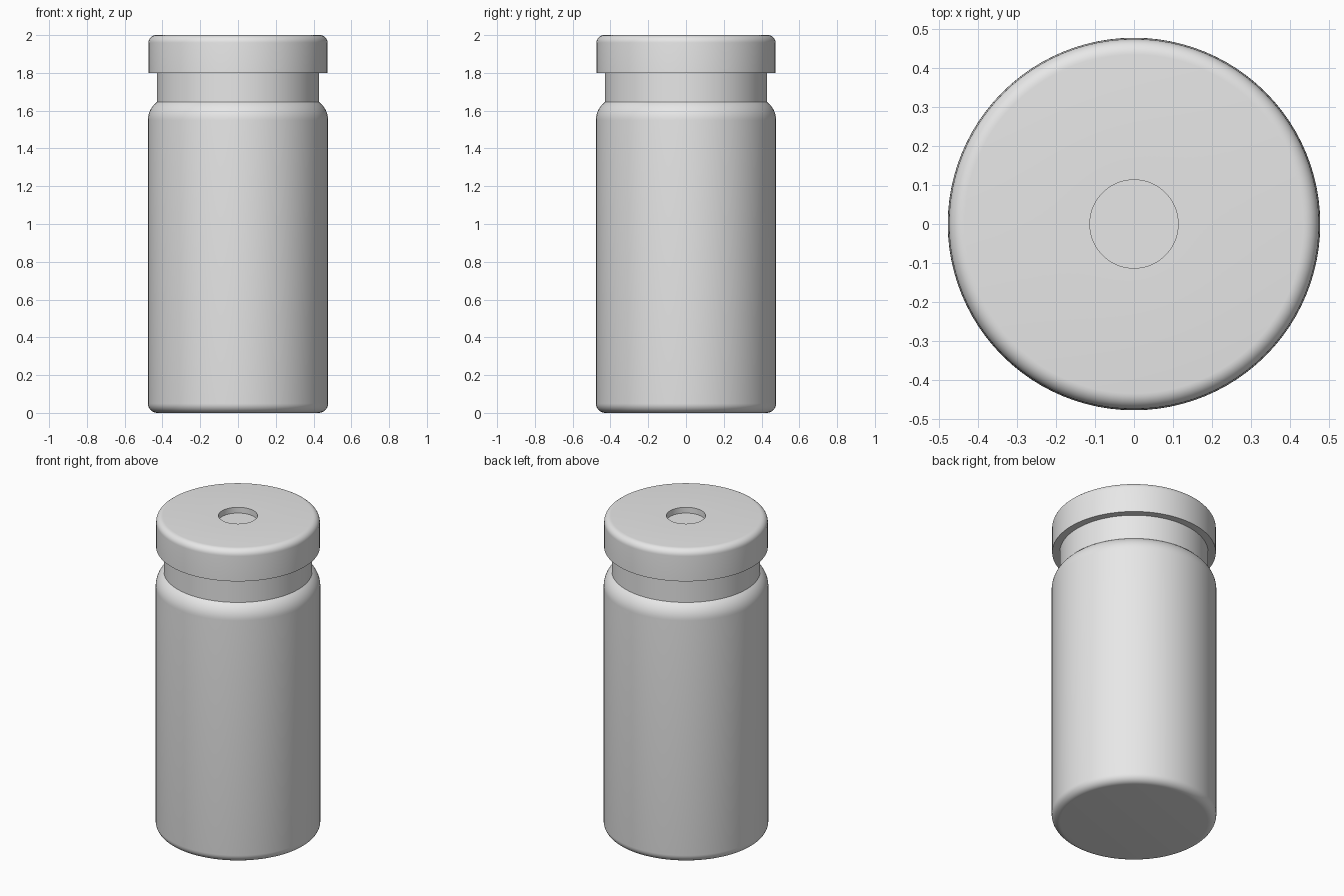
import bpy, bmesh, math

cube = bpy.data.objects.get("Cube")
if cube:
    bpy.data.objects.remove(cube, do_unlink=True)

SEGMENTS = 96

grey = bpy.data.materials.new("light grey")
grey.use_nodes = True
colour = (0.8, 0.8, 0.8, 1)
grey.diffuse_color = colour
grey.node_tree.nodes["Principled BSDF"].inputs["Base Color"].default_value = colour


def arc(cx, cz, radius, start, end, steps=8):
    """Points (r, z) on an arc, angles in degrees."""
    angles = [math.radians(start + (end - start) * i / steps) for i in range(steps + 1)]
    return [(cx + radius * math.cos(a), cz + radius * math.sin(a)) for a in angles]


def lathe(name, profile):
    """Spin an (r, z) profile, listed from the bottom up, round the z axis."""
    bm = bmesh.new()
    verts = [bm.verts.new((r, 0, z)) for r, z in profile]
    edges = [bm.edges.new(pair) for pair in zip(verts, verts[1:])]
    bmesh.ops.spin(bm, geom=verts + edges, axis=(0, 0, 1), cent=(0, 0, 0),
                   angle=2 * math.pi, steps=SEGMENTS, use_duplicate=False)
    bmesh.ops.remove_doubles(bm, verts=bm.verts, dist=1e-5)
    bmesh.ops.recalc_face_normals(bm, faces=bm.faces)
    mesh = bpy.data.meshes.new(name)
    bm.to_mesh(mesh)
    bm.free()
    mesh.materials.append(grey)
    obj = bpy.data.objects.new(name, mesh)
    bpy.context.collection.objects.link(obj)
    bpy.ops.object.select_all(action='DESELECT')
    obj.select_set(True)
    bpy.context.view_layer.objects.active = obj
    bpy.ops.object.shade_smooth_by_angle(angle=math.radians(30))
    return obj


# Bottle: flat base with a rounded edge, straight wall, shoulder, neck
base = arc(0.427, 0.05, 0.05, -90, 0)
shoulder = arc(0.358, 1.55, 0.119, 0, 53)
lathe("bottle_body", [(0, 0)] + base + shoulder + [(0.43, 1.645), (0.43, 1.8)])

# Stopper cap: overhanging disc with a rounded rim and a shallow round recess
rim = arc(0.434, 1.96, 0.04, 0, 90)
lathe("stopper_cap", [(0, 1.8), (0.474, 1.8)] + rim
      + [(0.113, 2.0), (0.113, 1.963), (0, 1.963)])
